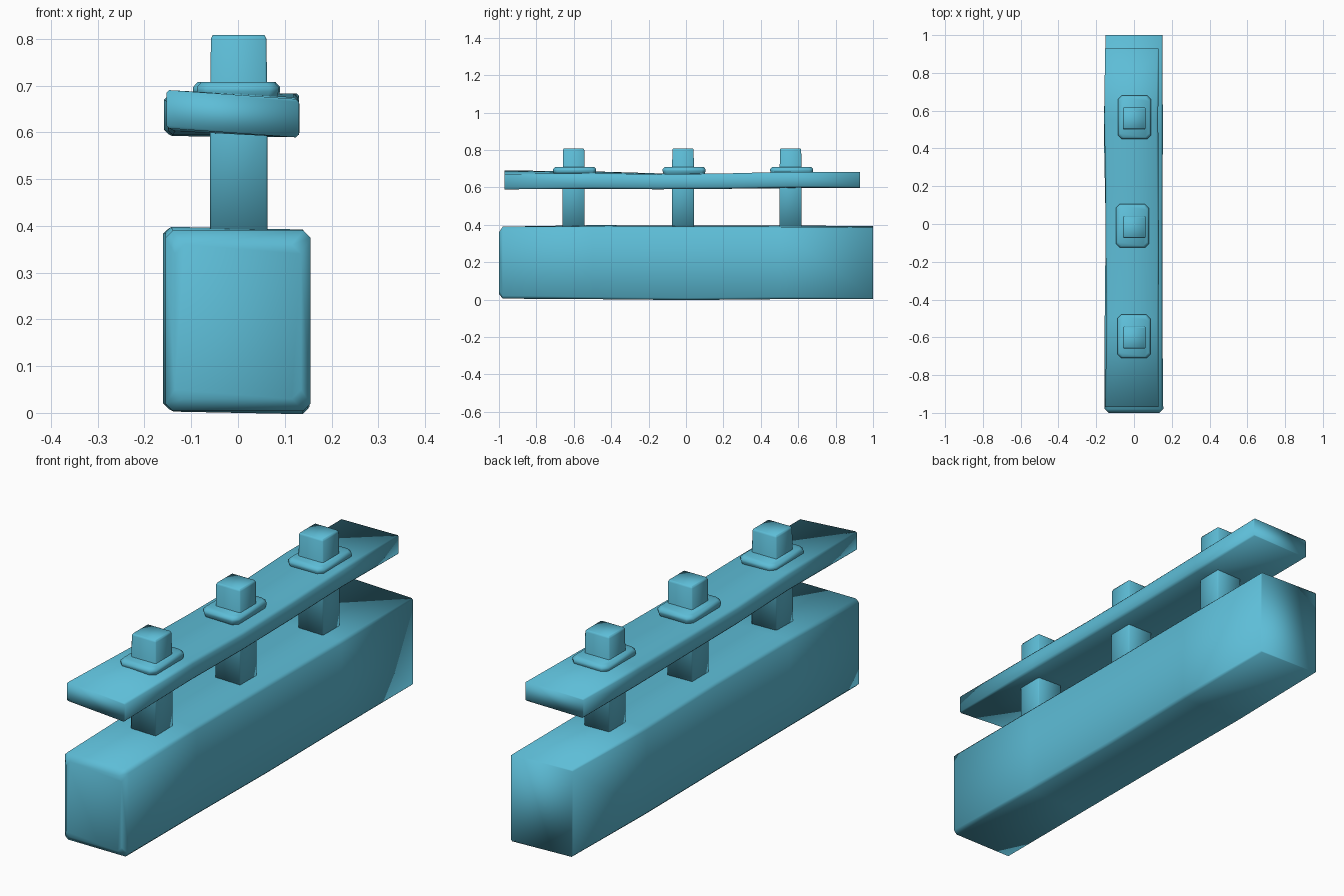
import bpy

cube = bpy.data.objects.get("Cube")
if cube:
    bpy.data.objects.remove(cube, do_unlink=True)

teal = bpy.data.materials.new("teal blue")
teal.use_nodes = True
teal.diffuse_color = (0.11, 0.51, 0.68, 1)
teal.node_tree.nodes["Principled BSDF"].inputs["Base Color"].default_value = teal.diffuse_color


def loft(name, rings):
    """Skin closed rings of equal length, cap both ends and shade smooth."""
    n = len(rings[0])
    verts = [p for ring in rings for p in ring]
    faces = [tuple(reversed(range(n))), tuple(range(len(verts) - n, len(verts)))]
    for r in range(len(rings) - 1):
        for i in range(n):
            a, b = r * n + i, r * n + (i + 1) % n
            faces.append((a, b, b + n, a + n))
    mesh = bpy.data.meshes.new(name)
    mesh.from_pydata(verts, [], faces)
    mesh.materials.append(teal)
    mesh.polygons.foreach_set("use_smooth", [True] * len(mesh.polygons))
    mesh.update()
    obj = bpy.data.objects.new(name, mesh)
    bpy.context.collection.objects.link(obj)
    return obj


def chamfered(a0, a1, b0, b1, c):
    """Counter-clockwise rectangle with cut corners."""
    return [(a0 + c, b0), (a1 - c, b0), (a1, b0 + c), (a1, b1 - c),
            (a1 - c, b1), (a0 + c, b1), (a0, b1 - c), (a0, b0 + c)]


def beam(name, sections):
    """Long part along y from (y, x0, x1, z0, z1, chamfer, tilt) sections."""
    rings = []
    for y, x0, x1, z0, z1, c, tilt in sections:
        rings.append([(x, y, z - tilt * x) for x, z in
                      reversed(chamfered(x0, x1, z0, z1, c))])
    return loft(name, rings)


def block(name, x0, x1, y0, y1, levels):
    """Upright part from (z, inset, chamfer) levels."""
    return loft(name, [[(x, y, z) for x, y in
                        chamfered(x0 + i, x1 - i, y0 + i, y1 - i, c)]
                       for z, i, c in levels])


# Thick hand-cut base beam, rounded at the front and square at the back
beam("base_beam", [
    (-1.00, -0.135, 0.135, 0.03, 0.36, 0.02, 0),
    (-0.98, -0.155, 0.155, 0.005, 0.39, 0.015, 0),
    (-0.50, -0.155, 0.150, 0.005, 0.395, 0.012, 0.02),
    (0.00, -0.150, 0.150, 0.000, 0.393, 0.012, 0.02),
    (0.50, -0.160, 0.153, 0.005, 0.392, 0.012, 0.02),
    (1.00, -0.150, 0.150, 0.008, 0.390, 0.006, 0.03),
])

# Thin, slightly twisted top plank
beam("top_plank", [
    (-0.97, -0.153, 0.130, 0.598, 0.680, 0.006, 0.07),
    (-0.50, -0.145, 0.130, 0.597, 0.680, 0.010, 0.04),
    (-0.15, -0.150, 0.132, 0.592, 0.672, 0.010, 0.02),
    (0.20, -0.150, 0.130, 0.592, 0.674, 0.010, 0),
    (0.55, -0.158, 0.128, 0.597, 0.682, 0.010, -0.01),
    (0.93, -0.153, 0.130, 0.599, 0.682, 0.005, -0.01),
])

# Square posts through the plank, each with a flat washer
for label, y, shift in (("front", -0.60, 0), ("middle", -0.015, -0.008), ("back", 0.56, 0.003)):
    block(label + "_post", -0.06, 0.063, y - 0.06, y + 0.058,
          [(0.36, 0, 0.004), (0.60, 0, 0.004), (0.80, 0.002, 0.004), (0.808, 0.006, 0.003)])
    y += 0.01
    block(label + "_washer", -0.088 + shift, 0.087 + shift, y - 0.12, y + 0.11,
          [(0.66, 0.008, 0.02), (0.688, 0, 0.02), (0.697, 0, 0.02), (0.708, 0.01, 0.02)])
